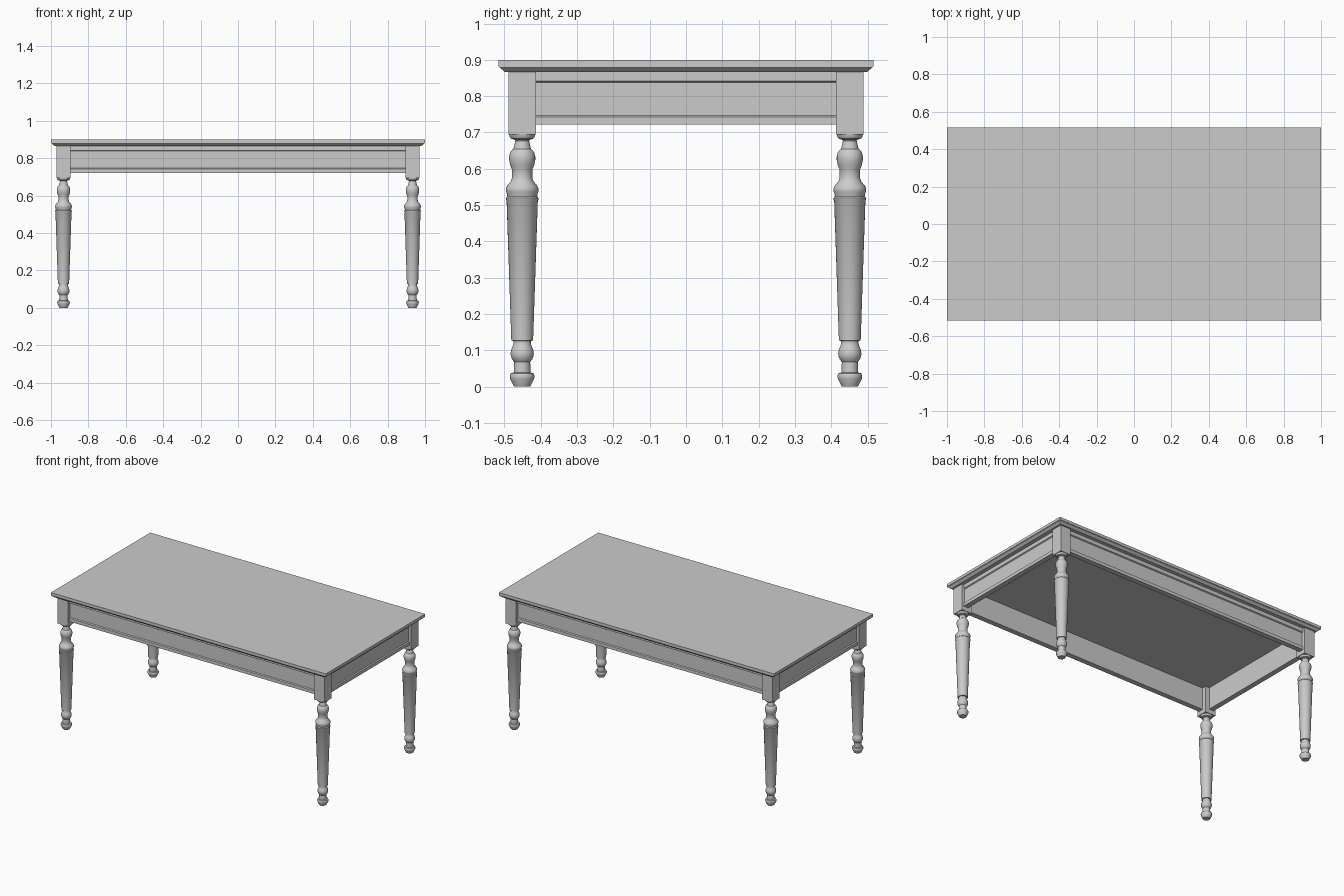
import bpy, bmesh, math

if "Cube" in bpy.data.objects:
    bpy.data.objects.remove(bpy.data.objects["Cube"])

HX, HY = 1.0, 0.516          # table top half size
LX, LY, LH = 0.933, 0.451, 0.038   # leg centre and block half width


def finish(name, bm):
    bmesh.ops.recalc_face_normals(bm, faces=bm.faces)
    mesh = bpy.data.meshes.new(name)
    bm.to_mesh(mesh)
    bm.free()
    obj = bpy.data.objects.new(name, mesh)
    bpy.context.collection.objects.link(obj)
    return obj


def loft(name, rings):
    """Skin closed rings of points and cap both ends."""
    bm = bmesh.new()
    loops = [[bm.verts.new(p) for p in ring] for ring in rings]
    n = len(loops[0])
    for a, b in zip(loops, loops[1:]):
        for i in range(n):
            j = (i + 1) % n
            bm.faces.new((a[i], a[j], b[j], b[i]))
    bm.faces.new(loops[0][::-1])
    bm.faces.new(loops[-1])
    return finish(name, bm)


def rect(hx, hy, z, cx=0, cy=0):
    return [(cx + sx * hx, cy + sy * hy, z)
            for sx, sy in ((-1, -1), (1, -1), (1, 1), (-1, 1))]


# Table top with a stepped, bevelled lower edge
edge = [(0.018, 0.866), (0.003, 0.879), (0.003, 0.882), (0, 0.882), (0, 0.9)]
loft("table_top", [rect(HX - d, HY - d, z) for d, z in edge])

# Apron rail cross-section: inset from outer face, height (recessed panel)
section = [(0.034, 0.722), (0, 0.722), (0, 0.743), (0.007, 0.747),
           (0.007, 0.838), (0, 0.842), (0, 0.866), (0.034, 0.866)]
OX, OY = LX + 0.024, LY + 0.024
for s, side in ((-1, "front"), (1, "back")):
    loft(side + "_apron", [[(x, s * (OY - d), z) for d, z in section]
                           for x in (-LX, LX)])
for s, side in ((-1, "left"), (1, "right")):
    loft(side + "_apron", [[(s * (OX - d), y, z) for d, z in section]
                           for y in (-LY, LY)])

# Turned leg profile: radius, height
profile = [
    (0.022, 0), (0.033, 0.022), (0.034, 0.030), (0.031, 0.037), (0.023, 0.039),
    (0.022, 0.068), (0.027, 0.074), (0.031, 0.083), (0.032, 0.092),
    (0.030, 0.103), (0.026, 0.112), (0.024, 0.118), (0.024, 0.126),
    (0.030, 0.127), (0.043, 0.513), (0.045, 0.516), (0.045, 0.519),
    (0.041, 0.524), (0.042, 0.531), (0.045, 0.538), (0.045, 0.546),
    (0.041, 0.554), (0.031, 0.566), (0.028, 0.576), (0.028, 0.598),
    (0.033, 0.609), (0.036, 0.624), (0.036, 0.634), (0.033, 0.645),
    (0.027, 0.653), (0.024, 0.655), (0.019, 0.677), (0.021, 0.680),
    (0.031, 0.683), (0.035, 0.689), (0.036, 0.696)]
SEG = 32
for sx, nx in ((-1, "left"), (1, "right")):
    for sy, ny in ((-1, "front"), (1, "back")):
        cx, cy = sx * LX, sy * LY
        leg = loft(f"{ny}_{nx}_leg", [
            [(cx + r * math.cos(2 * math.pi * i / SEG),
              cy + r * math.sin(2 * math.pi * i / SEG), z) for i in range(SEG)]
            for r, z in profile])
        bpy.ops.object.select_all(action='DESELECT')
        leg.select_set(True)
        bpy.context.view_layer.objects.active = leg
        bpy.ops.object.shade_smooth_by_angle(angle=math.radians(35))
        # Square block joining leg and apron
        loft(f"{ny}_{nx}_leg_block",
             [rect(LH, LH, z, cx, cy) for z in (0.694, 0.866)])
